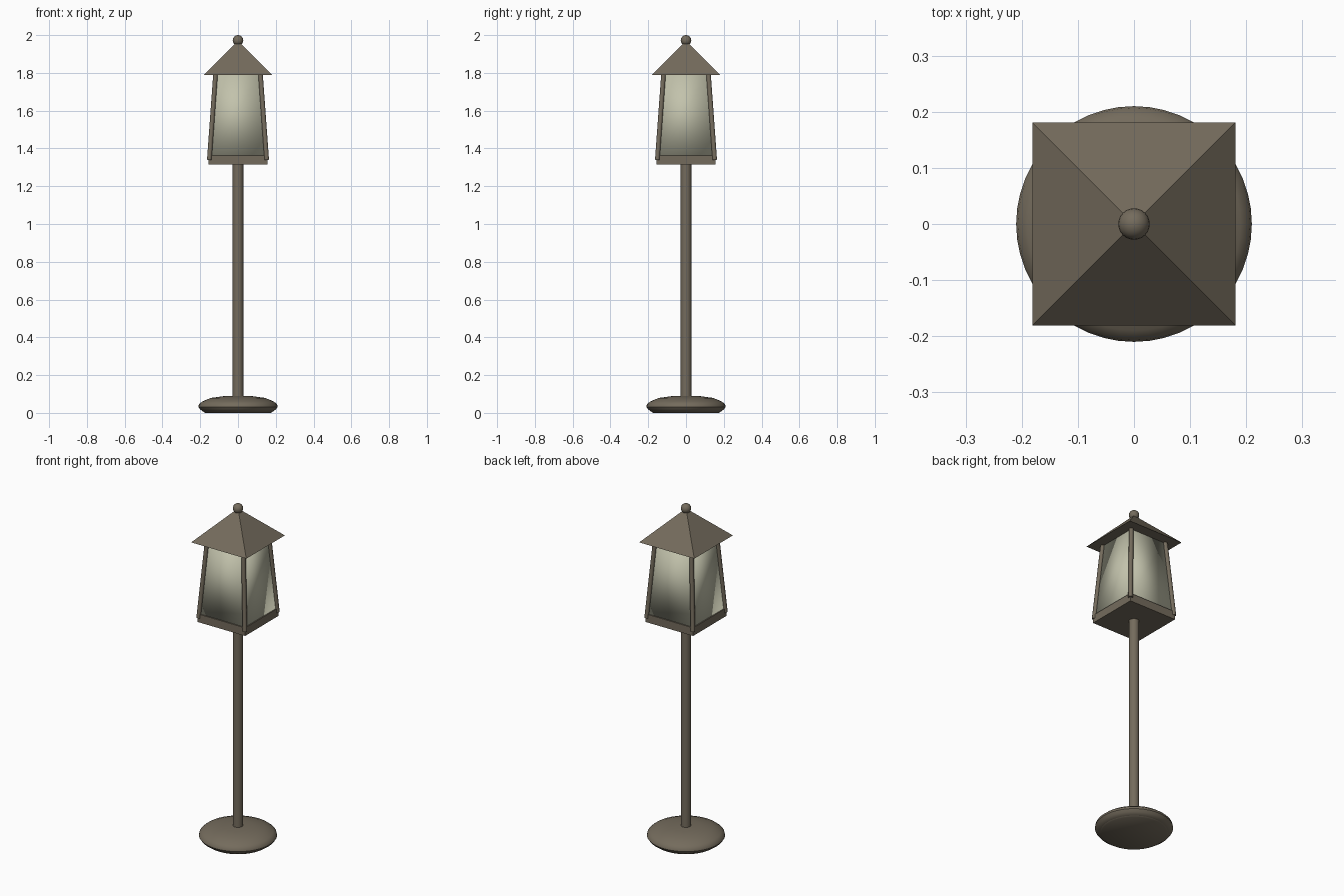
import bpy, bmesh, math
from mathutils import Vector

if "Cube" in bpy.data.objects:
    bpy.data.objects.remove(bpy.data.objects["Cube"])


def material(name, rgb):
    m = bpy.data.materials.new(name)
    m.diffuse_color = (*rgb, 1)
    m.use_nodes = True
    m.node_tree.nodes["Principled BSDF"].inputs["Base Color"].default_value = m.diffuse_color
    return m


METAL = material("bronze_metal", (0.175, 0.148, 0.108))
GLASS = material("pale_glass", (0.54, 0.54, 0.41))


def finish(bm, name, mat, angle=None):
    bmesh.ops.recalc_face_normals(bm, faces=bm.faces[:])
    me = bpy.data.meshes.new(name)
    bm.to_mesh(me)
    bm.free()
    me.materials.append(mat)
    ob = bpy.data.objects.new(name, me)
    bpy.context.collection.objects.link(ob)
    if angle is not None:
        bpy.ops.object.select_all(action='DESELECT')
        ob.select_set(True)
        bpy.context.view_layer.objects.active = ob
        bpy.ops.object.shade_smooth_by_angle(angle=math.radians(angle))
    return ob


def lathe(name, profile, steps, mat, angle=40):
    """Spin (radius, z) points round the z axis; radius 0 makes a pole."""
    bm = bmesh.new()
    vs = [bm.verts.new((r, 0, z)) for r, z in profile]
    es = [bm.edges.new(p) for p in zip(vs, vs[1:])]
    bmesh.ops.spin(bm, geom=vs + es, cent=(0, 0, 0), axis=(0, 0, 1),
                   angle=math.tau, steps=steps)
    bmesh.ops.remove_doubles(bm, verts=bm.verts[:], dist=1e-5)
    return finish(bm, name, mat, angle)


def square_frustum(name, half_bottom, half_top, z0, z1, mat, angle=None):
    bm = bmesh.new()
    rings = [[bm.verts.new((sx * h, sy * h, z))
              for sx, sy in ((-1, -1), (1, -1), (1, 1), (-1, 1))]
             for h, z in ((half_bottom, z0), (half_top, z1))]
    for ring in rings:
        bm.faces.new(ring)
    for i in range(4):
        j = (i + 1) % 4
        bm.faces.new((rings[0][i], rings[0][j], rings[1][j], rings[1][i]))
    return finish(bm, name, mat, angle)


def rod(name, a, b, radius, mat):
    a, b = Vector(a), Vector(b)
    bm = bmesh.new()
    bmesh.ops.create_cone(bm, cap_ends=True, segments=12, radius1=radius,
                          radius2=radius, depth=(b - a).length)
    ob = finish(bm, name, mat, 40)
    ob.location = (a + b) / 2
    ob.rotation_mode = 'QUATERNION'
    ob.rotation_quaternion = (b - a).to_track_quat('Z', 'Y')
    return ob


# round foot and pole
lathe("base", [(0, 0.005), (0.182, 0.005), (0.2, 0.018), (0.21, 0.032),
               (0.207, 0.046), (0.19, 0.06), (0.145, 0.079), (0.08, 0.088),
               (0, 0.092)], 48, METAL)
lathe("foot_underside", [(0, 0), (0.175, 0), (0.183, 0.006), (0, 0.006)], 48, METAL)
lathe("pole", [(0, 0.06), (0.028, 0.06), (0.028, 1.33), (0, 1.33)], 32, METAL)

# lantern tray, glass and corner bars
square_frustum("lantern_tray", 0.156, 0.156, 1.315, 1.363, METAL)
square_frustum("lantern_glass", 0.15, 0.118, 1.36, 1.792, GLASS, 100)
for i, (sx, sy) in enumerate(((-1, -1), (1, -1), (1, 1), (-1, 1))):
    rod(f"corner_bar_{i + 1}", (sx * 0.152, sy * 0.152, 1.34),
        (sx * 0.119, sy * 0.119, 1.795), 0.0125, METAL)

# pyramid roof and ball finial
square_frustum("roof", 0.181, 0.006, 1.79, 1.965, METAL)
N = 12
lathe("finial_ball", [(0.028 * math.sin(math.pi * k / N),
                       1.972 - 0.028 * math.cos(math.pi * k / N))
                      for k in range(N + 1)], 24, METAL)
